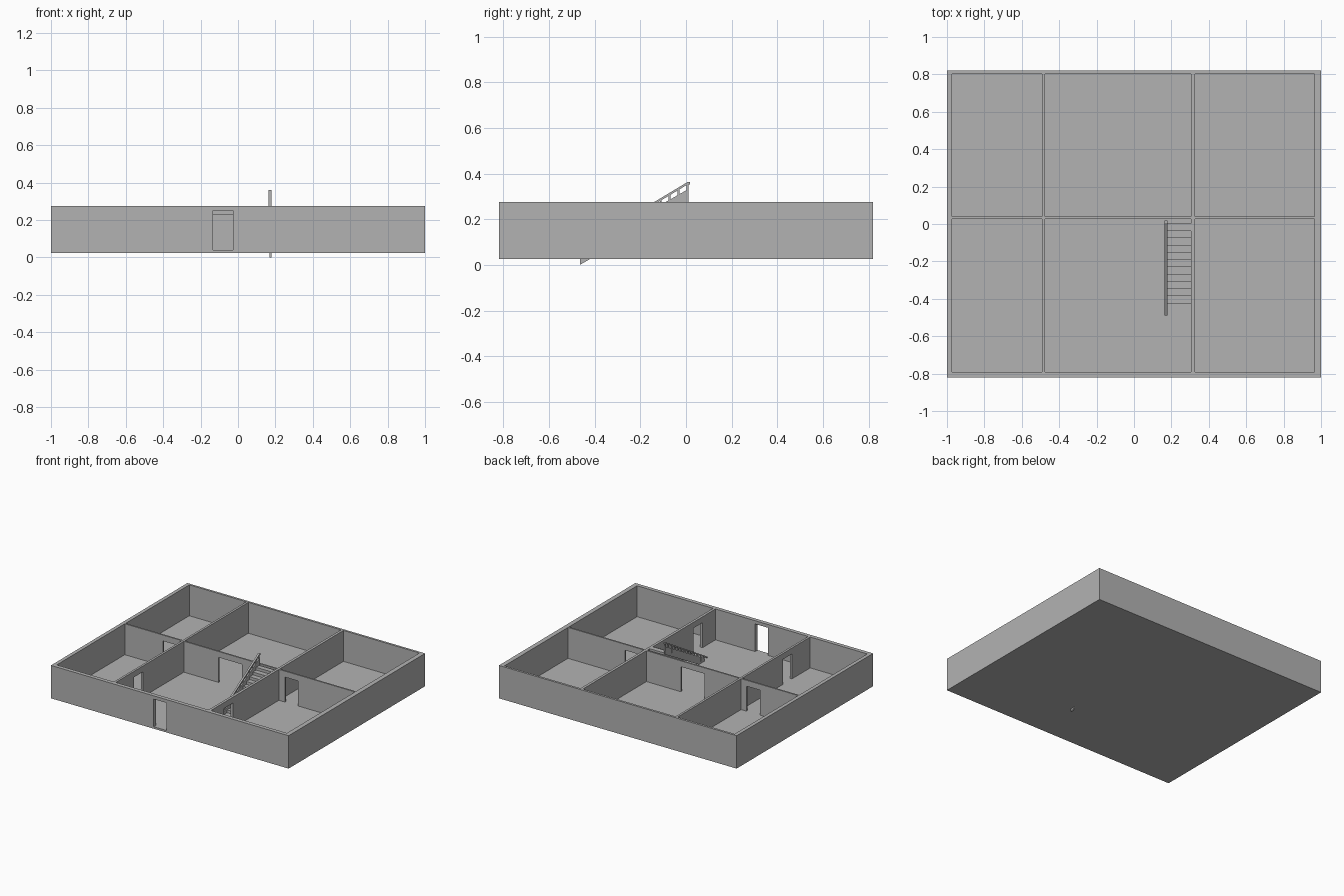
import bpy, bmesh

if "Cube" in bpy.data.objects:
    bpy.data.objects.remove(bpy.data.objects["Cube"])

grey = bpy.data.materials.new("plaster_grey")
grey.diffuse_color = (0.45, 0.45, 0.45, 1)
grey.use_nodes = True
grey.node_tree.nodes["Principled BSDF"].inputs["Base Color"].default_value = grey.diffuse_color


def finish(name, bm):
    bmesh.ops.recalc_face_normals(bm, faces=bm.faces)
    me = bpy.data.meshes.new(name)
    bm.to_mesh(me)
    bm.free()
    ob = bpy.data.objects.new(name, me)
    bpy.context.collection.objects.link(ob)
    me.materials.append(grey)
    return ob


def add_box(bm, x0, x1, y0, y1, z0, z1):
    vs = bmesh.ops.create_cube(bm, size=1)["verts"]
    for v in vs:
        v.co.x = x1 if v.co.x > 0 else x0
        v.co.y = y1 if v.co.y > 0 else y0
        v.co.z = z1 if v.co.z > 0 else z0


def box(name, *ext):
    bm = bmesh.new()
    add_box(bm, *ext)
    return finish(name, bm)


def add_prism(bm, pts, x0, x1):
    """Side profile in (y, z), extruded along x."""
    f = bm.faces.new([bm.verts.new((x0, y, z)) for y, z in pts])
    new = bmesh.ops.extrude_face_region(bm, geom=[f])["geom"]
    for v in new:
        if isinstance(v, bmesh.types.BMVert):
            v.co.x = x1


def cut(target, *ext):
    cutter = box("cutter", *ext)
    cutter.hide_render = True
    mod = target.modifiers.new("cut", 'BOOLEAN')
    mod.operation = 'DIFFERENCE'
    mod.solver = 'EXACT'
    mod.object = cutter
    bpy.context.view_layer.objects.active = target
    bpy.ops.object.modifier_apply(modifier=mod.name)
    bpy.data.objects.remove(cutter)


FLOOR, TOP, DOOR = 0.04, 0.275, 0.23

# Storey block hollowed into six rooms
house = box("floor_and_walls", -1, 1, -0.82, 0.82, 0.025, TOP)
for xa, xb in ((-0.972, -0.492), (-0.475, 0.305), (0.325, 0.965)):
    for ya, yb in ((-0.79, 0.028), (0.04, 0.803)):
        cut(house, xa, xb, ya, yb, FLOOR, 0.4)

# Front entrance
cut(house, -0.135, -0.028, -0.9, -0.75, FLOOR, 0.25)
# Openings in the cross wall
for xa, xb in ((-0.65, -0.537), (-0.182, 0.016), (0.375, 0.487)):
    cut(house, xa, xb, 0.0, 0.07, FLOOR, DOOR)
# Openings in the side partitions
for xc, ya, yb in ((-0.483, -0.572, -0.462), (0.315, -0.635, -0.525)):
    cut(house, xc - 0.04, xc + 0.04, ya, yb, FLOOR, DOOR)

# Stair flight: stepped top with a sloping underside
N, Y0, RUN, RISE = 12, -0.463, 0.0388, 0.0212
pts = [(Y0, 0.032)]
for i in range(N):
    z = 0.043 + i * RISE
    pts += [(Y0 + i * RUN, z), (Y0 + (i + 1) * RUN, z)]
pts += [(Y0 + N * RUN, 0.245), (Y0 + 0.03, 0.032)]
bm = bmesh.new()
add_prism(bm, pts, 0.178, 0.305)
finish("stair_flight", bm)

# Side stringer
SL = 0.57
bm = bmesh.new()
add_prism(bm, [(-0.465, 0.0), (0.012, 0.272), (0.012, 0.333), (-0.465, 0.061)],
          0.168, 0.178)
finish("stair_stringer", bm)

# Handrail with one baluster per step
def rail_z(y):
    return 0.362 + 0.6 * (y - 0.005)

bm = bmesh.new()
add_prism(bm, [(-0.49, rail_z(-0.49) - 0.011), (0.005, 0.351), (0.018, 0.351),
               (0.018, 0.362), (0.005, 0.362), (-0.49, rail_z(-0.49))],
          0.164, 0.178)
finish("handrail", bm)

bm = bmesh.new()
for i in range(N + 1):
    y = 0.006 - i * RUN
    add_box(bm, 0.167, 0.175, y - 0.004, y + 0.004,
            0.30 + SL * (y - 0.012), rail_z(y) - 0.006)
finish("balusters", bm)
